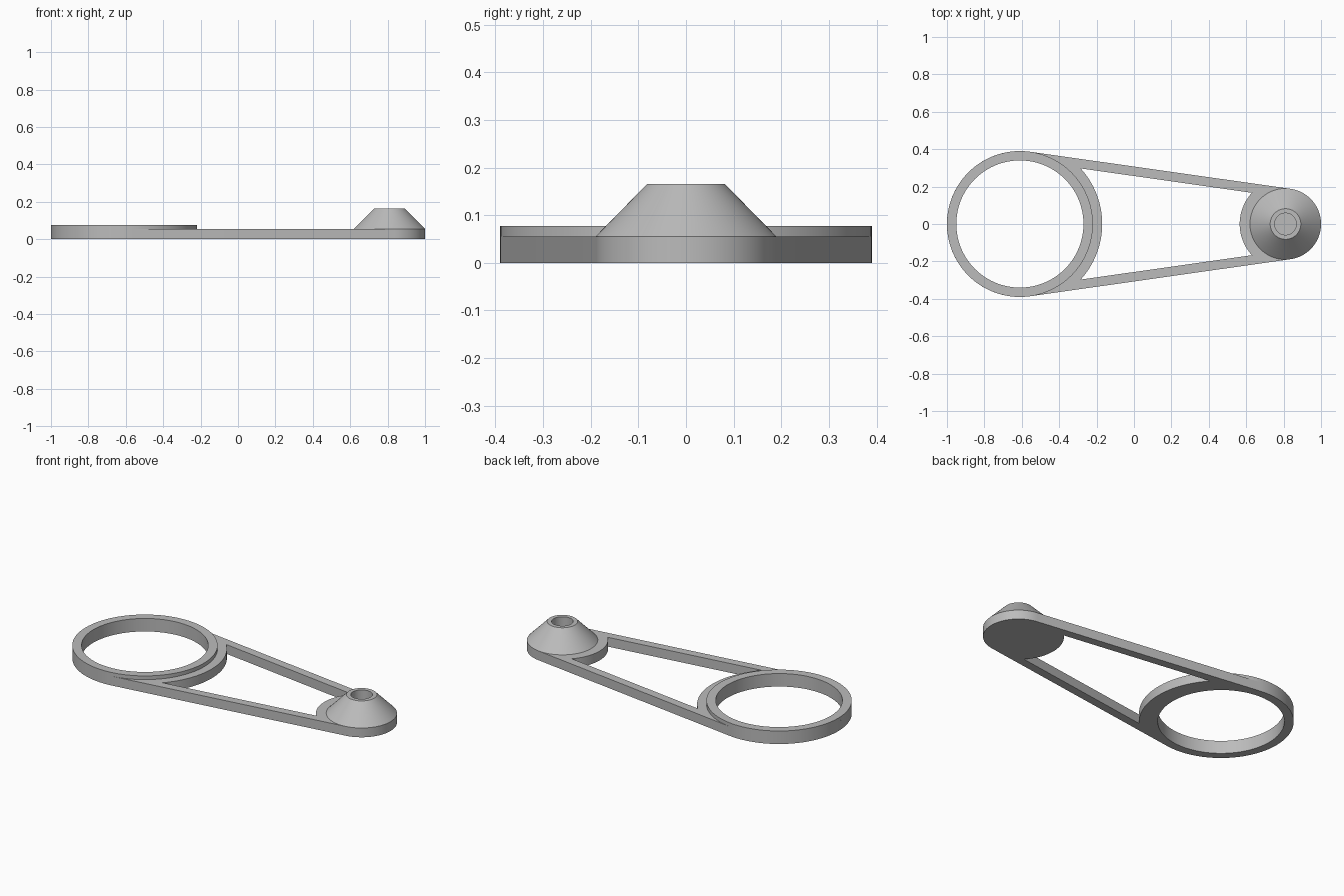
import bpy, bmesh, math

if "Cube" in bpy.data.objects:
    bpy.data.objects.remove(bpy.data.objects["Cube"])

BIG_X, BIG_R, HOLE_R = -0.61, 0.39, 0.34   # large ring
SMALL_X, SMALL_R = 0.81, 0.19              # small boss
PLATE_H, RING_H, CONE_H = 0.055, 0.077, 0.165
WALL = 0.05                                # strap width
SEG = 96

grey = bpy.data.materials.new("grey")
grey.diffuse_color = (0.5, 0.5, 0.5, 1)
grey.use_nodes = True
grey.node_tree.nodes["Principled BSDF"].inputs["Base Color"].default_value = grey.diffuse_color


def finish(name, bm):
    bmesh.ops.recalc_face_normals(bm, faces=bm.faces)
    mesh = bpy.data.meshes.new(name)
    bm.to_mesh(mesh)
    bm.free()
    mesh.materials.append(grey)
    obj = bpy.data.objects.new(name, mesh)
    bpy.context.collection.objects.link(obj)
    bpy.ops.object.select_all(action='DESELECT')
    obj.select_set(True)
    bpy.context.view_layer.objects.active = obj
    bpy.ops.object.shade_smooth_by_angle(angle=math.radians(30))
    return obj


def arc(cx, r, a0, a1, n):
    return [(cx + r * math.cos(a0 + (a1 - a0) * i / n),
             r * math.sin(a0 + (a1 - a0) * i / n)) for i in range(n + 1)]


def lathe(name, cx, profile):
    """Revolve an open (radius, height) profile about a vertical axis."""
    bm = bmesh.new()
    rings = [[bm.verts.new((x, y, z)) for x, y in arc(cx, r, 0, math.tau, SEG)[:-1]]
             for r, z in profile]
    for lo, hi in zip(rings, rings[1:]):
        for i in range(SEG):
            j = (i + 1) % SEG
            bm.faces.new((lo[i], lo[j], hi[j], hi[i]))
    return finish(name, bm)


# Outer outline: two circles joined by their common tangents
tilt = math.acos((BIG_R - SMALL_R) / (SMALL_X - BIG_X))
outline = (arc(BIG_X, BIG_R, tilt, math.tau - tilt, 72)
           + arc(SMALL_X, SMALL_R, -tilt, tilt, 48))


# Window between the straps: concentric arcs cut by lines parallel to the tangents
def corner_angle(radius, outer):
    return tilt - math.acos((outer - WALL) / radius)


big_w, small_w = BIG_R + WALL, SMALL_R + 0.055
a = corner_angle(big_w, BIG_R)
b = tilt + math.acos((SMALL_R - WALL) / small_w)
window = arc(BIG_X, big_w, -a, a, 32) + arc(SMALL_X, small_w, b, math.tau - b, 32)
ring_hole = arc(BIG_X, HOLE_R, 0, math.tau, SEG)[:-1]

# Flat link plate with the window and the ring opening
bm = bmesh.new()
for loop in (outline, window, ring_hole):
    vs = [bm.verts.new((x, y, 0)) for x, y in loop]
    for i, v in enumerate(vs):
        bm.edges.new((v, vs[(i + 1) % len(vs)]))
bmesh.ops.triangle_fill(bm, use_beauty=True, use_dissolve=False,
                        normal=(0, 0, 1), edges=bm.edges[:])
top = bmesh.ops.extrude_face_region(bm, geom=bm.faces[:], use_keep_orig=True)
bmesh.ops.translate(bm, vec=(0, 0, PLATE_H),
                    verts=[g for g in top["geom"] if isinstance(g, bmesh.types.BMVert)])
finish("link_plate", bm)

# Raised rim on the large ring
lathe("ring_rim", BIG_X, [(HOLE_R, PLATE_H), (HOLE_R, RING_H),
                          (BIG_R, RING_H), (BIG_R, PLATE_H)])

# Conical boss with a blind bore
lathe("cone_boss", SMALL_X, [(0.058, PLATE_H), (0.058, CONE_H),
                             (0.082, CONE_H), (SMALL_R, PLATE_H)])
